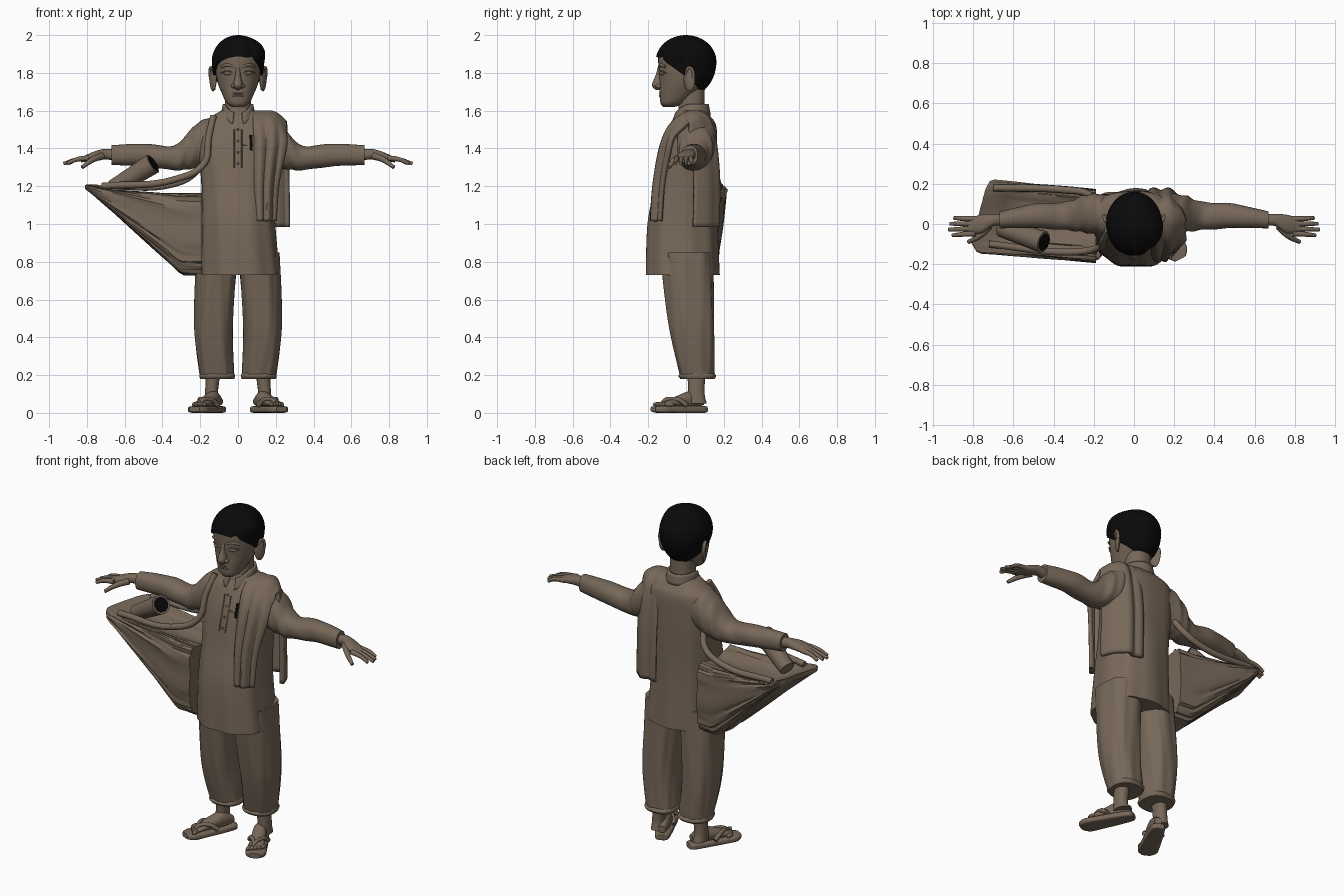
import bpy, bmesh
from math import sin, cos, pi, radians, exp
from mathutils import Vector, Matrix

if "Cube" in bpy.data.objects:
    bpy.data.objects.remove(bpy.data.objects["Cube"])


def material(name, colour):
    mat = bpy.data.materials.new(name)
    mat.use_nodes = True
    mat.diffuse_color = (*colour, 1)
    mat.node_tree.nodes["Principled BSDF"].inputs["Base Color"].default_value = (*colour, 1)
    return mat


BROWN = material("warm_brown", (.185, .138, .1))
BLACK = material("black", (.003, .003, .003))
SIDES = (("left_", 1), ("right_", -1))
made = []


def add(name, bm, mat):
    bmesh.ops.recalc_face_normals(bm, faces=bm.faces)
    mesh = bpy.data.meshes.new(name)
    bm.to_mesh(mesh)
    bm.free()
    mesh.materials.append(mat)
    obj = bpy.data.objects.new(name, mesh)
    bpy.context.collection.objects.link(obj)
    made.append(obj)
    return obj


def spline(points, t):
    """Smooth point on a path of tuples, t from 0 to 1."""
    last = len(points) - 1
    i = min(int(t * last), last - 1)
    f = t * last - i
    a, b, c, d = (Vector(points[min(max(k, 0), last)]) for k in range(i - 1, i + 3))
    start, end = (c - a) / 2, (d - b) / 2
    return b + start * f + (c * 3 - b * 3 - start * 2 - end) * f**2 + (b * 2 - c * 2 + start + end) * f**3


def oval(angle, power):
    """Point on a unit superellipse."""
    return [abs(k) ** (2 / power) * (1 if k > 0 else -1) for k in (cos(angle), sin(angle))]


def surface(name, shape, across, along, mat=BROWN, closed=True, thick=0):
    """Grid of quads from shape(u, v); closed ones wrap around u and get end caps."""
    bm = bmesh.new()
    spans = across if closed else across - 1
    rows = [[bm.verts.new(shape(i / spans, j / (along - 1))) for i in range(across)] for j in range(along)]
    for low, high in zip(rows, rows[1:]):
        for i in range(spans):
            k = (i + 1) % across
            bm.faces.new((low[i], low[k], high[k], high[i]))
    if closed:
        bm.faces.new(rows[0])
        bm.faces.new(rows[-1])
    obj = add(name, bm, mat)
    if thick:
        mod = obj.modifiers.new("thickness", "SOLIDIFY")
        mod.thickness, mod.offset = thick, 0


def still(point):
    return point


def smooth_cloth(angle, v):
    return 0


def loft(name, axis, rings, power=2.2, side=1, fold=smooth_cloth, place=still, segments=40):
    """Rings are (position on axis, centre a, centre b, radius a, radius b)."""
    def shape(u, v):
        angle = u * 2 * pi
        t, centre_a, centre_b, radius_a, radius_b = spline(rings, v)
        a, b = oval(angle, power)
        swell = 1 + fold(angle, v)
        a = centre_a + radius_a * swell * a
        b = centre_b + radius_b * swell * b
        point = place(Vector({"x": (t, a, b), "y": (a, t, b), "z": (a, b, t)}[axis]))
        point.x *= side
        return point
    surface(name, shape, segments, len(rings) * 6)


def tube(name, points, radius, mat=BROWN, side=1, place=still):
    """Round cord through points, tapering when radius is a pair."""
    curve = bpy.data.curves.new(name, "CURVE")
    curve.dimensions, curve.bevel_depth, curve.bevel_resolution, curve.use_fill_caps = "3D", 1, 3, True
    path = curve.splines.new("BEZIER")
    path.bezier_points.add(len(points) - 1)
    first, final = radius if isinstance(radius, tuple) else (radius, radius)
    for k, (knot, point) in enumerate(zip(path.bezier_points, points)):
        point = place(Vector(point))
        knot.co = (point.x * side, point.y, point.z)
        knot.radius = first + (final - first) * k / (len(points) - 1)
        knot.handle_left_type = knot.handle_right_type = "AUTO"
    obj = bpy.data.objects.new(name, curve)
    bpy.context.collection.objects.link(obj)
    curve.materials.append(mat)
    bpy.ops.object.select_all(action="DESELECT")
    obj.select_set(True)
    bpy.context.view_layer.objects.active = obj
    bpy.ops.object.convert(target="MESH")
    made.append(bpy.context.view_layer.objects.active)


def ball(name, centre, radii, side=1, place=still, turn=0):
    centre = place(Vector(centre))
    centre.x *= side
    matrix = Matrix.Translation(centre) @ Matrix.Rotation(turn * side, 4, "Z") @ Matrix.Diagonal((*radii, 1))
    bm = bmesh.new()
    bmesh.ops.create_uvsphere(bm, u_segments=20, v_segments=12, radius=1, matrix=matrix)
    add(name, bm, BROWN)


# Long shirt, with folds that fade towards the chest
def shirt_fold(angle, v):
    return .02 * (1 - v) * sin(9 * angle + 3 * v)


loft("shirt", "z", [(.73, .01, -.02, .21, .195), (1, 0, -.02, .195, .185), (1.2, 0, 0, .195, .165), (1.4, 0, .02, .21, .145),
                    (1.52, 0, .04, .2, .12), (1.57, 0, .04, .14, .09), (1.61, 0, .03, .07, .07)],
     power=2.4, fold=shirt_fold, segments=72)


def chest(x, z):
    """Point on the shirt front."""
    return Vector((x, -.125 + (z - 1.4) * .28 + x * x, z))


for x in (-.02, .02):
    tube("placket_edge", [chest(x, z) for z in (1.5, 1.4, 1.3)], .003)
for k in range(4):
    ball("button", chest(0, 1.32 + .06 * k), (.006, .006, .006))
tube("pen", [chest(.07, 1.39), chest(.07, 1.47)], .008, BLACK)
tube("pocket_edge", [chest(.03, 1.42), chest(.12, 1.42)], .005)


# Standing collar, open at the throat
def collar(u, v):
    angle = radians(16 + 328 * u)
    front = max(cos(angle), 0) ** 2
    radius = .086 - .012 * v + .012 * front * (1 - v)
    return Vector((radius * sin(angle), .03 - (radius + .01) * cos(angle), 1.575 + .06 * v - .05 * front))


surface("collar", collar, 40, 5, closed=False, thick=.012)

# Head, neck and face
loft("neck", "z", [(1.5, 0, .04, .08, .08), (1.6, 0, .03, .07, .07), (1.76, 0, .03, .07, .07)])
loft("head", "z", [(1.62, 0, -.09, .03, .03), (1.64, 0, -.07, .06, .065), (1.69, 0, -.04, .085, .1), (1.75, 0, -.01, .108, .13),
                   (1.82, 0, 0, .12, .145), (1.9, 0, 0, .12, .145), (1.95, 0, 0, .09, .11), (1.98, 0, 0, .03, .04)])
loft("nose", "z", [(1.71, 0, -.14, .01, .02), (1.735, 0, -.14, .025, .04), (1.79, 0, -.135, .014, .025),
                   (1.84, 0, -.135, .012, .012)], segments=20)
for name, z in (("upper_lip", 1.693), ("lower_lip", 1.679)):
    ball(name, (0, -.125, z), (.038, .018, .008))
ball("chin", (0, -.11, 1.645), (.034, .026, .024))
for tag, s in SIDES:
    ball(tag + "nostril", (.024, -.143, 1.73), (.012, .018, .012), side=s)
    ball(tag + "eye", (.052, -.126, 1.798), (.026, .012, .011), side=s, turn=radians(20))
    for name, z, arch, size in (("brow", 1.832, .01, .008), ("upper_eyelid", 1.8, .01, .004)):
        tube(tag + name, [(.022, -.138, z), (.055, -.132, z + arch), (.088, -.108, z)], size, side=s)
    ball(tag + "ear", (.132, .018, 1.768), (.012, .034, .066), side=s, turn=radians(-28))
    tube(tag + "ear_rim", [(.127, 0, 1.8), (.142, .018, 1.828), (.148, .04, 1.79), (.126, .01, 1.71)], .008, side=s)


# Hair: a cap whose lower edge follows the hairline, with a side parting and a fuller left side
def hair(u, v):
    angle = (u - .5) * 2 * pi
    parting = exp(-((angle - .6) / .12) ** 2)
    edge = radians(79 + 36 * (1 - cos(angle)) - 6 * parting)
    tilt = edge * min(v / .95, 1)
    full = .18 * exp(-((angle - 1.3) / .5) ** 2) * max(sin(2 * tilt), 0)
    radius = max(sin(tilt), .004) * (.8 if v == 1 else 1 + full - .06 * parting * v)
    drop = .14 if cos(tilt) > 0 else .19
    return Vector((.139 * radius * sin(angle), -.161 * radius * cos(angle), 1.86 + drop * cos(tilt)))


surface("hair", hair, 72, 21, BLACK)


# Limbs
def sleeve_fold(angle, v):
    return .05 * sin(34 * v + 2 * sin(angle)) * sin(angle + 1) * sin(pi * v)


def trouser_fold(angle, v):
    return .02 * sin(6 * angle + 4 * v) + .015 * sin(11 * angle - 5 * v)


def on_foot(point):
    """Turn the toes out and move the foot under its leg."""
    return Matrix.Rotation(radians(27), 3, "Z") @ point + Vector((.143, 0, 0))


for tag, s in SIDES:
    loft(tag + "sleeve", "x", [(.1, .05, 1.46, .09, .1), (.19, .05, 1.43, .1, .12), (.26, .05, 1.39, .09, .1),
                               (.34, .04, 1.35, .07, .065), (.5, .04, 1.365, .06, .06), (.67, .02, 1.365, .042, .052)],
         side=s, fold=sleeve_fold)
    loft(tag + "palm", "x", [(.63, .02, 1.36, .03, .03), (.7, .02, 1.37, .03, .028), (.76, 0, 1.36, .046, .024),
                             (.83, -.01, 1.34, .036, .014)], side=s, segments=24)
    for k, finger in enumerate(("little", "ring", "middle", "index")):
        y = .025 - .024 * k
        reach = .93 - .02 * abs(k - 1.7)
        tube(tag + finger + "_finger", [(.79, y, 1.35), (.86, y * 1.1, 1.34), (reach, y * 1.2, 1.32)], (.015, .009), side=s)
    tube(tag + "thumb", [(.72, -.01, 1.36), (.77, -.06, 1.34), (.825, -.09, 1.3)], (.02, .01), side=s)

    # Loose trousers with a turned hem
    loft(tag + "trouser_leg", "z", [(.19, .11, .06, .09, .09), (.45, .13, .03, .1, .12), (.85, .11, 0, .11, .14)],
         power=2.4, side=s, fold=trouser_fold, segments=56)
    loft(tag + "trouser_hem", "z", [(.18, .11, .06, .09, .09), (.195, .11, .06, .095, .1), (.21, .11, .06, .09, .09)],
         power=2.4, side=s)
    loft(tag + "ankle", "z", [(.05, .14, .06, .036, .05), (.11, .14, .055, .034, .043), (.24, .13, .055, .04, .05)], side=s)

    # Feet in thong sandals
    loft(tag + "sandal_sole", "y", [(.118, 0, .018, .015, .014), (.09, 0, .018, .04, .018), (-.1, 0, .018, .055, .018),
                                    (-.16, 0, .018, .054, .018), (-.195, 0, .02, .03, .014)], power=4, side=s, place=on_foot)
    loft(tag + "foot", "y", [(.1, 0, .06, .02, .02), (.03, 0, .07, .036, .045), (-.05, 0, .06, .04, .03),
                             (-.135, 0, .045, .042, .012)], side=s, place=on_foot)
    for k in range(5):
        ball(tag + "toe", (-.037 + .019 * k, -.15 + .008 * k, .045), (.012, .026, .012), side=s, place=on_foot)
    for edge in (-.05, .05):
        tube(tag + "sandal_strap", [(edge, -.02, .04), (edge * .7, -.065, .07), (-.012, -.13, .06), (-.016, -.14, .035)],
             (.014, .007), side=s, place=on_foot)

# Long cloth draped over the left shoulder, wrapping round its outer edge
DRAPE = [(.145, -.17, 1.015, .05), (.15, -.155, 1.22, .06), (.17, -.115, 1.43, .08), (.165, -.06, 1.54, .085),
         (.165, .035, 1.59, .085), (.165, .12, 1.54, .085), (.17, .16, 1.3, .09), (.175, .162, .985, .09)]


def drape(u, v):
    x, y, z, half_width = spline(DRAPE, v)
    across = 2 * u - 1
    outer = max(across, 0) ** 2
    wrap, ripple = (.05, -.01) if v < .5 else (-.12, .006)
    y += (ripple * sin(8 * across + 2 * v) + wrap * outer) * min(abs(4 * v - 2), 1)
    return Vector((x + half_width * across, y, z - .07 * outer * sin(pi * v) ** 4))


surface("shoulder_cloth", drape, 36, 56, closed=False, thick=.024)


# Shoulder bag stretched out on the right: straight top, slanting underside, sunken between its rims
def bag(u, v):
    angle = u * 2 * pi
    a, b = oval(angle, 4)
    along = -.81 + .62 * v
    top, bottom = 1.21, max(.735, 1.18 - .88 * (along + .81))
    swell = 1 + .018 * sin(17 * angle + 3 * v) + .014 * sin(29 * angle - 4 * v)
    depth = min(.13 + v, .18) * swell
    sag = .08 * max(b, 0) * (1 - a * a) * min(4 * v, 1)
    x = along + .035 * (1 + a) * (1 - v)
    return Vector((x, .04 - .05 * v + depth * a, (top + bottom) / 2 + (top - bottom) / 2 * swell * b - sag))


surface("bag", bag, 96, 25)
tube("bag_front_strap", [(-.13, -.03, 1.57), (-.155, -.085, 1.46), (-.18, -.12, 1.32), (-.32, -.14, 1.24), (-.72, -.1, 1.2)], .018)
tube("bag_back_strap", [(-.19, .1, 1.36), (-.23, .15, 1.27), (-.35, .17, 1.21), (-.7, .18, 1.2)], .018)

# Rolled paper sticking out of the bag, dark inside
tube("paper_roll", [(-.45, -.09, 1.32), (-.66, -.02, 1.19)], (.056, .045))
tube("paper_roll_hollow", [(-.446, -.091, 1.322), (-.48, -.08, 1.3)], .044, BLACK)

bpy.ops.object.select_all(action="DESELECT")
for obj in made:
    obj.select_set(True)
bpy.context.view_layer.objects.active = made[0]
bpy.ops.object.shade_smooth_by_angle(angle=radians(40))
